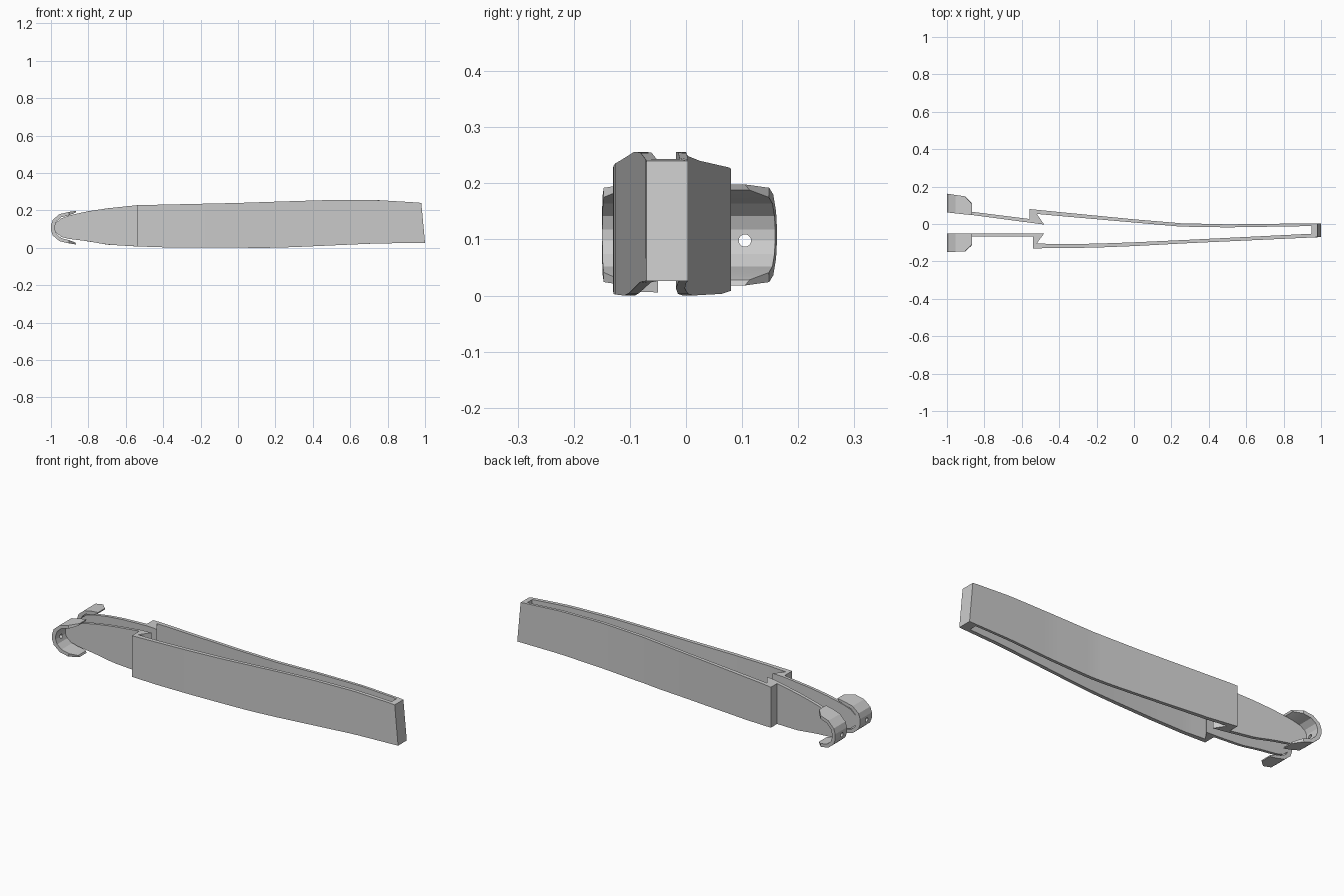
import bpy, bmesh, math
from mathutils import Matrix

cube = bpy.data.objects.get("Cube")
if cube:
    bpy.data.objects.remove(cube, do_unlink=True)

grey = bpy.data.materials.new("light grey plastic")
grey.use_nodes = True
COLOUR = (0.6, 0.6, 0.6, 1)
grey.diffuse_color = COLOUR
grey.node_tree.nodes["Principled BSDF"].inputs["Base Color"].default_value = COLOUR


def interp(knots, x):
    """Piecewise linear value at x."""
    if x <= knots[0][0]:
        return knots[0][1]
    for (x0, a), (x1, b) in zip(knots, knots[1:]):
        if x <= x1:
            return a + (b - a) * (x - x0) / (x1 - x0)
    return knots[-1][1]


def subdivide(pairs, step):
    """Add evenly spaced in-between pairs along a ribbon."""
    out = [pairs[0]]
    for p, q in zip(pairs, pairs[1:]):
        n = max(1, math.ceil(math.dist(p[0], q[0]) / step))
        for i in range(1, n + 1):
            t = i / n
            out.append([[a + (b - a) * t for a, b in zip(u, v)] for u, v in zip(p, q)])
    return out


def ribbon(name, pairs, ends):
    """Solid strip: each outer/inner pair is extruded between ends(point)."""
    bm = bmesh.new()
    rings = []
    for outer, inner in pairs:
        (a, b), (d, c) = ends(outer), ends(inner)
        rings.append([bm.verts.new(co) for co in (a, b, c, d)])
    for r, s in zip(rings, rings[1:]):
        for i in range(4):
            j = (i + 1) % 4
            bm.faces.new((r[i], r[j], s[j], s[i]))
    bm.faces.new(rings[0])
    bm.faces.new(rings[-1])
    bmesh.ops.recalc_face_normals(bm, faces=bm.faces)
    return finish(name, bm)


def finish(name, bm):
    mesh = bpy.data.meshes.new(name)
    bm.to_mesh(mesh)
    bm.free()
    mesh.materials.append(grey)
    obj = bpy.data.objects.new(name, mesh)
    bpy.context.collection.objects.link(obj)
    return obj


def activate(obj):
    bpy.ops.object.select_all(action="DESELECT")
    obj.select_set(True)
    bpy.context.view_layer.objects.active = obj


# Side silhouette shared by both arms
TOP = [(-.985, .125), (-.96, .152), (-.92, .168), (-.865, .182), (-.8, .196),
       (-.7, .211), (-.54, .228), (0, .24), (.3, .25), (.5, .256), (.75, .255), (1, .24)]
BOTTOM = [(-.985, .092), (-.96, .064), (-.92, .05), (-.865, .043), (-.8, .035),
          (-.7, .017), (-.55, .008), (-.4, .003), (.15, 0), (.3, .004), (.75, .024), (1, .026)]


def arm_ends(p):
    x, y = p
    lean = .02 if x > .98 else 0
    return (x, y, interp(BOTTOM, x)), (x - lean, y, interp(TOP, x))


# Clip body: thin blade, dovetail step, long arm, round the closed end and back
front = [((-.985, -.066), (-.985, -.05)), ((-.865, -.066), (-.865, -.05)),
         ((-.54, -.066), (-.48, -.05)), ((-.54, -.13), (-.52, -.104)),
         ((-.4, -.129), (-.4, -.108)), ((-.2, -.126), (-.2, -.105)),
         ((0, -.118), (0, -.098)), ((.3, -.102), (.3, -.084)), ((1, -.07), (.95, -.052))]
back = [((-.985, .08), (-.985, .063)), ((-.865, .065), (-.865, .048)),
        ((-.56, .027), (-.48, -.003)), ((-.56, .08), (-.52, .054)),
        ((-.4, .064), (-.4, .043)), ((0, .025), (0, .008)), ((.25, .004), (.25, -.014)),
        ((.5, -.002), (.5, -.018)), ((1, .004), (.95, -.011))]
body = ribbon("clip_body", subdivide(front + back[::-1], .05), arm_ends)

# Finger hooks: open C bands, narrowing toward their tips
MID = .108
half = [((-.865, .198), (-.869, .188)), ((-.905, .192), (-.902, .175)),
        ((-.955, .18), (-.945, .164)), ((-.99, .15), (-.97, .142)),
        ((-1, .122), (-.979, .118))]
c_band = half + [tuple((x, 2 * MID - z) for x, z in pair) for pair in half[::-1]]
WIDTH = [(-1, .1), (-.885, .096), (-.865, .058)]


def hook(name, side, base, slope):
    def ends(p):
        x, z = p
        y = base + slope * (x + 1)
        return (x, side * y, z), (x, side * (y + interp(WIDTH, x)), z)

    obj = ribbon(name, c_band, ends)

    # Small round hole through the band
    bm = bmesh.new()
    bmesh.ops.create_cone(
        bm, cap_ends=True, segments=20, radius1=.011, radius2=.011, depth=.1,
        matrix=Matrix.Translation((-1, side * .105, .098)) @ Matrix.Rotation(math.pi / 2, 4, "Y"))
    cutter = finish("hole_cutter", bm)
    cutter.hide_render = True
    mod = obj.modifiers.new("hole", "BOOLEAN")
    mod.operation = "DIFFERENCE"
    mod.object = cutter
    activate(obj)
    bpy.ops.object.modifier_apply(modifier=mod.name)
    bpy.data.objects.remove(cutter, do_unlink=True)
    return obj


front_hook = hook("front_hook", -1, .05, 0)
back_hook = hook("back_hook", 1, .062, -.11)

for obj in (body, front_hook, back_hook):
    activate(obj)
    bpy.ops.object.shade_smooth_by_angle(angle=math.radians(15))
